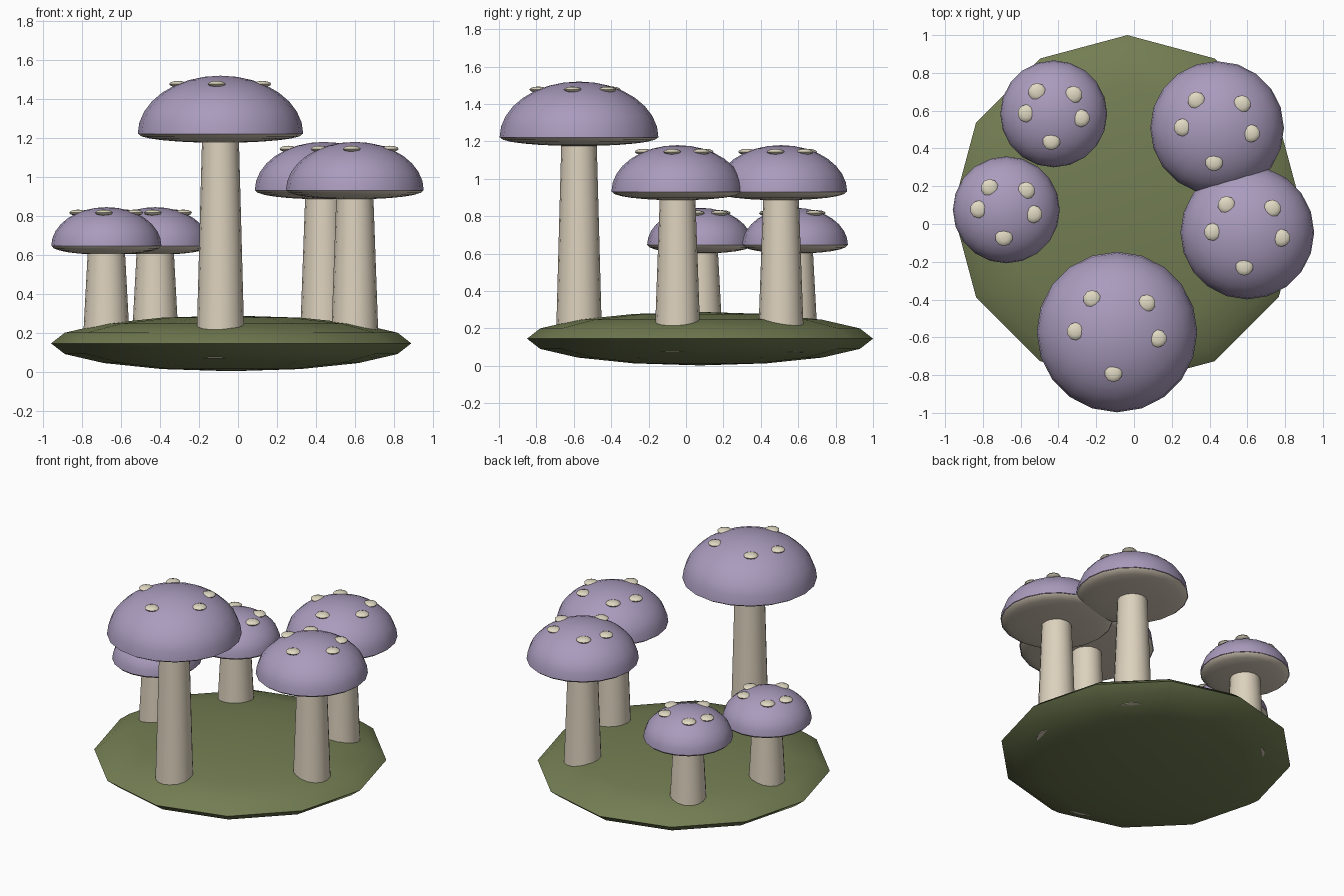
import bpy, bmesh, math
from mathutils import Matrix, Vector

cube = bpy.data.objects.get("Cube")
if cube:
    bpy.data.objects.remove(cube, do_unlink=True)


def material(name, rgb):
    m = bpy.data.materials.new(name)
    m.use_nodes = True
    m.diffuse_color = (*rgb, 1)
    m.node_tree.nodes["Principled BSDF"].inputs["Base Color"].default_value = (*rgb, 1)
    return m


MOSS = material("moss_green", (0.17, 0.205, 0.085))
CAP = material("cap_lilac", (0.40, 0.33, 0.51))
STEM = material("stem_cream", (0.72, 0.64, 0.51))
GILL = material("gill_beige", (0.67, 0.59, 0.48))
SPOT = material("spot_ivory", (0.74, 0.69, 0.54))


def finish(name, bm, mat, location):
    mesh = bpy.data.meshes.new(name)
    bm.to_mesh(mesh)
    bm.free()
    mesh.materials.append(mat)
    obj = bpy.data.objects.new(name, mesh)
    obj.location = location
    bpy.context.collection.objects.link(obj)
    bpy.ops.object.select_all(action="DESELECT")
    obj.select_set(True)
    bpy.context.view_layer.objects.active = obj
    bpy.ops.object.shade_smooth_by_angle(angle=math.radians(40))
    return obj


def ellipsoid(name, location, radius, height, segments, rings, mat, half=0):
    """Squashed sphere; half = 1 keeps the upper side, -1 the lower side."""
    bm = bmesh.new()
    bmesh.ops.create_uvsphere(bm, u_segments=segments, v_segments=rings, radius=1)
    if half:
        away = [v for v in bm.verts if v.co.z * half < -0.001]
        bmesh.ops.delete(bm, geom=away, context="VERTS")
    bmesh.ops.scale(bm, vec=(radius, radius, height), verts=bm.verts)
    return finish(name, bm, mat, location)


def stem(name, x, y, bottom, top):
    bm = bmesh.new()
    bmesh.ops.create_cone(bm, cap_ends=True, segments=16, radius1=0.125,
                          radius2=0.094, depth=top - bottom,
                          matrix=Matrix.Translation((0, 0, (top - bottom) / 2)))
    finish(name, bm, STEM, (x, y, bottom))


SPOT_ANGLES = (44, 127, 179, 265, 351)


def mushroom(name, x, y, rim, radius):
    height = radius * 0.705
    stem(name + "_stem", x, y, 0.07, rim)
    ellipsoid(name + "_cap", (x, y, rim), radius, height, 20, 16, CAP, 1)
    ellipsoid(name + "_gills", (x, y, rim), radius * 0.99, 0.045, 20, 12, GILL, -1)
    # Flat spots lying on the dome
    for i, angle in enumerate(SPOT_ANGLES):
        a = math.radians(angle)
        reach = 0.515
        p = Vector((x + math.cos(a) * radius * reach, y + math.sin(a) * radius * reach,
                    rim + height * math.sqrt(1 - reach ** 2)))
        ellipsoid(f"{name}_spot_{i + 1}", p, 0.047, 0.016, 10, 6, SPOT)


# Mossy mound
ellipsoid("ground_mound", (-0.035, 0.075, 0.145), 0.925, 0.143, 12, 8, MOSS)

# Ring of mushrooms
mushroom("tall_mushroom", -0.09, -0.572, 1.22, 0.425)
mushroom("medium_mushroom_front", 0.6, -0.045, 0.93, 0.354)
mushroom("medium_mushroom_back", 0.44, 0.508, 0.93, 0.354)
mushroom("small_mushroom_back", -0.425, 0.583, 0.645, 0.283)
mushroom("small_mushroom_front", -0.676, 0.075, 0.645, 0.283)
